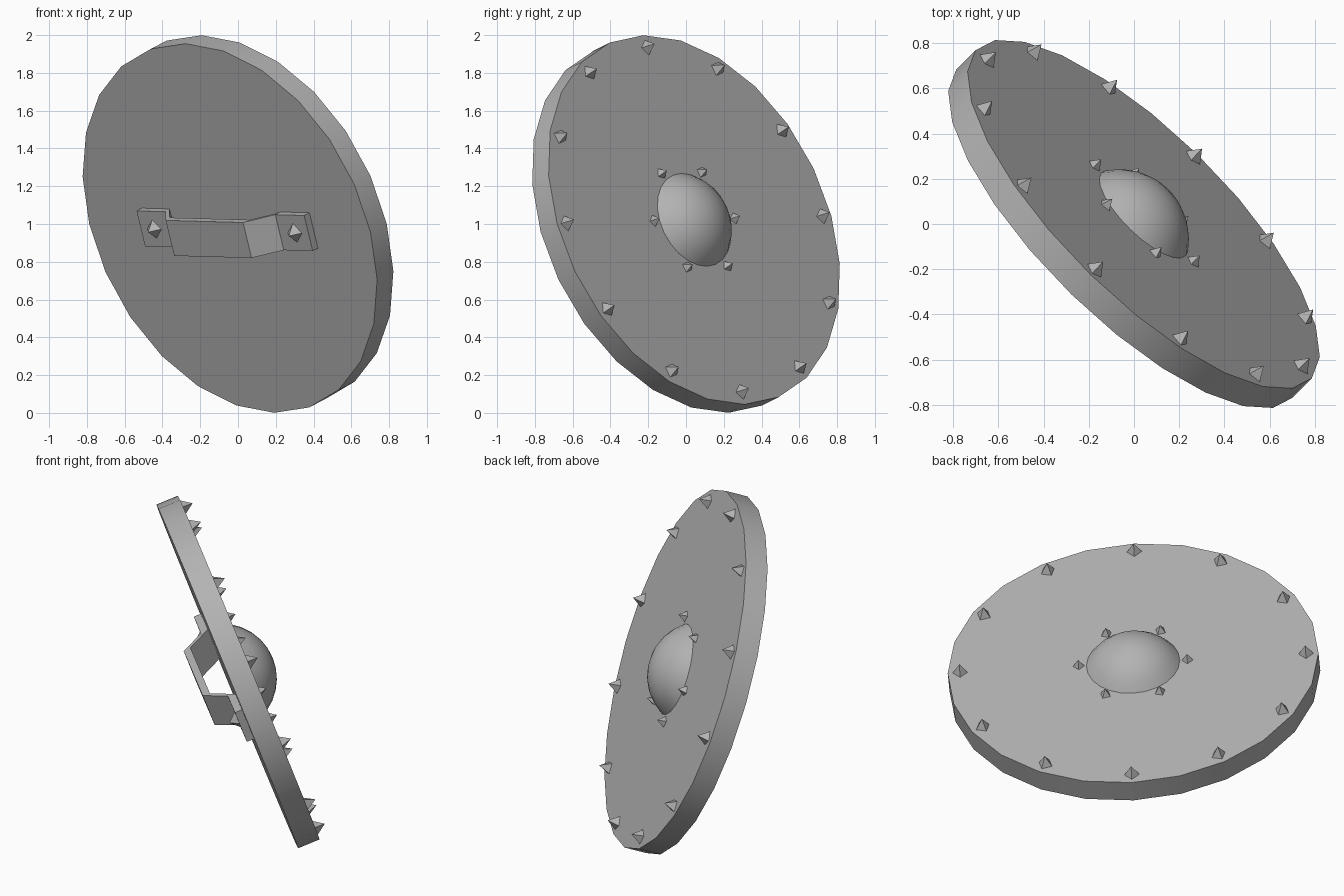
import bpy, bmesh, math
from mathutils import Matrix, Vector

if "Cube" in bpy.data.objects:
    bpy.data.objects.remove(bpy.data.objects["Cube"])

# Tilted frame: local z is the outward face of the shield
n = Vector((0.661, 0.668, 0.342)).normalized()
u = Vector((0, 0, 1)).cross(n).normalized()
v = n.cross(u)
FRAME = (Matrix.Translation((0, 0, 1)) @ Matrix((u, v, n)).transposed().to_4x4()
         @ Matrix.Rotation(math.radians(1.2), 4, 'Z'))

R, HALF = 1.04, 0.065
grey = bpy.data.materials.new("grey")
grey.diffuse_color = (0.45, 0.45, 0.45, 1)
grey.use_nodes = True
grey.node_tree.nodes["Principled BSDF"].inputs["Base Color"].default_value = grey.diffuse_color


def add(name, bm, smooth=True):
    bmesh.ops.recalc_face_normals(bm, faces=bm.faces)
    me = bpy.data.meshes.new(name)
    bm.to_mesh(me)
    bm.free()
    me.materials.append(grey)
    ob = bpy.data.objects.new(name, me)
    ob.matrix_world = FRAME
    bpy.context.collection.objects.link(ob)
    if smooth:
        bpy.ops.object.select_all(action='DESELECT')
        ob.select_set(True)
        bpy.context.view_layer.objects.active = ob
        bpy.ops.object.shade_smooth_by_angle(angle=math.radians(30))
    return ob


def spike(bm, x, y, z, size, height, turn=0.0, side=1):
    """Four-sided pyramid pointing along local z (side 1) or away from it (-1)."""
    m = Matrix.Translation((x, y, z + side * height / 2)) @ Matrix.Rotation(turn, 4, 'Z')
    if side < 0:
        m = m @ Matrix.Rotation(math.pi, 4, 'X')
    bmesh.ops.create_cone(bm, cap_ends=True, segments=4, radius1=size, radius2=0,
                          depth=height, matrix=m)


def spike_ring(name, count, radius, size, height):
    bm = bmesh.new()
    for i in range(count):
        a = 2 * math.pi * i / count
        spike(bm, radius * math.cos(a), radius * math.sin(a), HALF, size, height, a)
    add(name, bm, smooth=False)


# Round board, one corner pointing up
bm = bmesh.new()
bmesh.ops.create_cone(bm, cap_ends=True, segments=24, radius1=R, radius2=R, depth=2 * HALF)
add("shield_board", bm)

# Central boss: shallow spherical cap
r, h = 0.262, 0.145
rho = (r * r + h * h) / (2 * h)
full = math.asin(r / rho)
bm = bmesh.new()
prof = [bm.verts.new((rho * math.sin(full * i / 5), 0, HALF + h - rho + rho * math.cos(full * i / 5)))
        for i in range(6)]
edges = [bm.edges.new(p) for p in zip(prof, prof[1:])]
bmesh.ops.spin(bm, geom=prof + edges, cent=(0, 0, 0), axis=(0, 0, 1),
               angle=2 * math.pi, steps=24, use_duplicate=False)
bmesh.ops.remove_doubles(bm, verts=bm.verts, dist=1e-4)
add("boss", bm)

# Spikes near the rim and around the boss
spike_ring("rim_spikes", 12, 0.97, 0.042, 0.06)
spike_ring("boss_spikes", 6, 0.305, 0.032, 0.045)

# Bent strap handle on the back
T = 0.042
half = [(0.62, 0), (0.415, 0), (0.295, 0.128)]
line = half + [(-x, d) for x, d in reversed(half)]
inner = [(x, -HALF - d) for x, d in line]
shift = [0, -0.018, -0.018, 0.018, 0.018, 0]
outer = [(x + s, z - T) for (x, z), s in zip(inner, shift)]
outer = [(x - s * 0.5, z) for (x, z), s in zip(outer, shift)]
bm = bmesh.new()
rows = [[bm.verts.new((x, y, z)) for x, z in pts]
        for y in (-0.1, 0.1) for pts in (inner, outer)]
a, b, c, d = rows
for i in range(5):
    for p, q in ((a, b), (c, d), (a, c), (b, d)):
        bm.faces.new((p[i], p[i + 1], q[i + 1], q[i]))
for i in (0, 5):
    bm.faces.new((a[i], b[i], d[i], c[i]))
add("handle", bm, smooth=False)

# Rivets holding the handle feet
bm = bmesh.new()
for x in (-0.52, 0.52):
    spike(bm, x, 0, -HALF - T, 0.052, 0.05, side=-1)
add("handle_rivets", bm, smooth=False)
